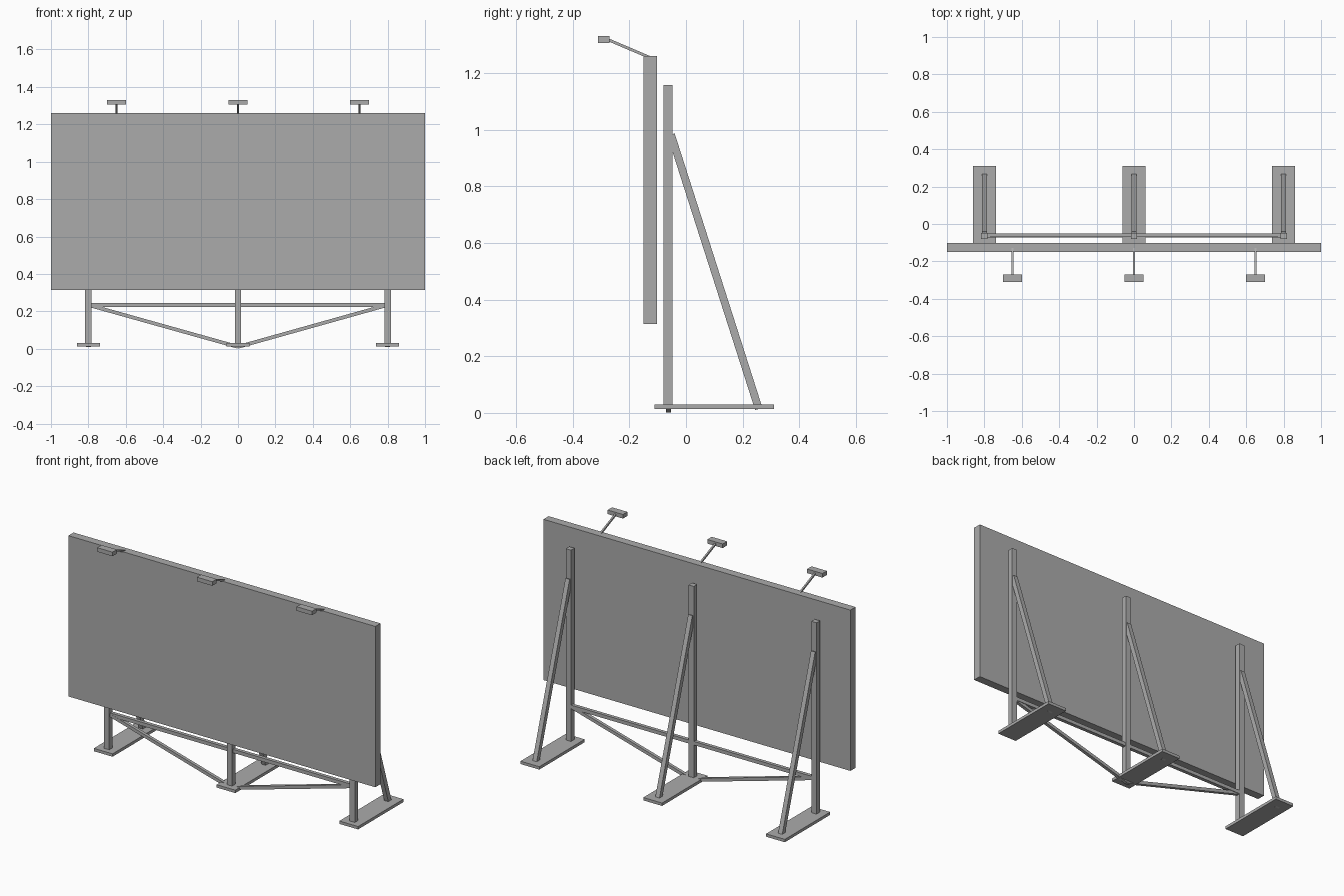
import bpy
from mathutils import Vector, Matrix

if "Cube" in bpy.data.objects:
    bpy.data.objects.remove(bpy.data.objects["Cube"], do_unlink=True)

GREY = (0.41, 0.41, 0.41, 1)
steel = bpy.data.materials.new("plain_grey")
steel.use_nodes = True
steel.diffuse_color = GREY
bsdf = next(n for n in steel.node_tree.nodes if n.type == "BSDF_PRINCIPLED")
bsdf.inputs["Base Color"].default_value = GREY


def box(name, low, high):
    """Axis-aligned box between two corners."""
    low, high = Vector(low), Vector(high)
    bpy.ops.mesh.primitive_cube_add(size=1)
    obj = bpy.context.object
    obj.name = name
    size = high - low
    obj.data.transform(Matrix.Translation((low + high) / 2) @ Matrix.Diagonal((*size, 1)))
    obj.data.materials.append(steel)
    return obj


def beam(name, start, end, width):
    """Square bar with square-cut ends between two points."""
    start, end = Vector(start), Vector(end)
    along = (end - start).normalized()
    # Keep one pair of sides upright in the plane of the slope
    side = along.cross(Vector((0, 0, 1))).normalized()
    up = side.cross(along)
    half = width / 2
    length = (end - start).length / 2
    obj = box(name, (-half, -length, -half), (half, length, half))
    turn = Matrix((side, along, up)).transposed().to_4x4()
    obj.data.transform(Matrix.Translation((start + end) / 2) @ turn)
    return obj


# Display panel
box("display_panel", (-1, -0.15, 0.313), (1, -0.102, 1.26))

# Three supports: foot plate, upright post and rear brace
for label, x in (("right", -0.8), ("middle", 0), ("left", 0.8)):
    box(label + "_foot_plate", (x - 0.061, -0.112, 0.013), (x + 0.061, 0.31, 0.03))
    box(label + "_post", (x - 0.017, -0.08, 0.014), (x + 0.017, -0.048, 1.157))
    beam(label + "_rear_brace", (x, 0.257, 0.014), (x, -0.053, 0.983), 0.027)

# Horizontal rail and the two diagonals that meet at the middle foot
beam("cross_rail", (-0.8, -0.06, 0.233), (0.8, -0.06, 0.233), 0.021)
for label, s in (("right", -1), ("left", 1)):
    beam(label + "_diagonal", (0, -0.062, 0.01), (s * 0.8, -0.062, 0.234), 0.019)

# Lamps on arms above the panel
for label, x in (("right", -0.65), ("middle", 0), ("left", 0.65)):
    box(label + "_lamp", (x - 0.05, -0.311, 1.307), (x + 0.05, -0.27, 1.331))
    beam(label + "_lamp_arm", (x, -0.285, 1.322), (x, -0.13, 1.256), 0.01)
